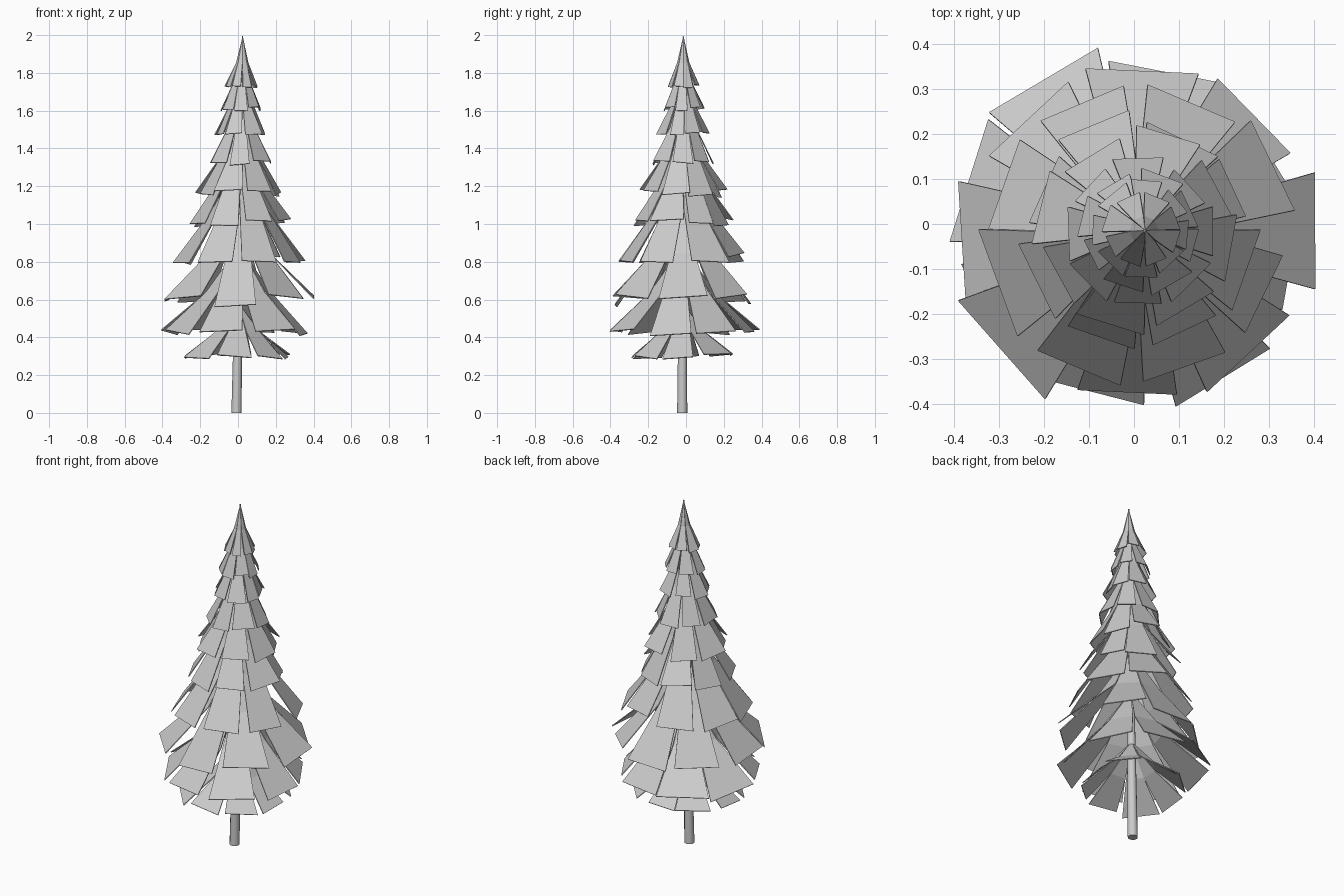
import bpy, bmesh, math, random

if "Cube" in bpy.data.objects:
    bpy.data.objects.remove(bpy.data.objects["Cube"])
random.seed(7)

BASE = (-0.008, -0.02)
TIP = (0.025, -0.014)


def axis(z):
    # the trunk leans slightly from base to tip
    t = z / 2.0
    return (BASE[0] + (TIP[0] - BASE[0]) * t, BASE[1] + (TIP[1] - BASE[1]) * t)


def make_object(name, bm):
    bmesh.ops.recalc_face_normals(bm, faces=bm.faces)
    me = bpy.data.meshes.new(name)
    bm.to_mesh(me)
    bm.free()
    ob = bpy.data.objects.new(name, me)
    bpy.context.collection.objects.link(ob)
    return ob


# Trunk: thin leaning tapered pole
bm = bmesh.new()
rings = []
for z, r in [(0, 0.027), (0.6, 0.021), (1.2, 0.014), (1.8, 0.006)]:
    cx, cy = axis(z)
    rings.append([bm.verts.new((cx + r * math.cos(a * math.pi / 6),
                                cy + r * math.sin(a * math.pi / 6), z)) for a in range(12)])
for lo, hi in zip(rings, rings[1:]):
    for i in range(12):
        f = bm.faces.new((lo[i], lo[(i + 1) % 12], hi[(i + 1) % 12], hi[i]))
        f.smooth = True
bm.faces.new(rings[0])
bm.faces.new(rings[-1])
make_object("trunk", bm)


# Branch tiers: eight flat boughs each, joined near the trunk and split at the hem
def tier(name, z_low, z_high, reach, first_angle, jitter, r_top=0.018, r_mid=0.42, z_mid=0.5):
    bm = bmesh.new()
    n = 8
    h = z_high - z_low
    for i in range(n):
        a = math.radians(first_angle + i * 360 / n)
        half = math.pi / n
        swing = random.uniform(-0.07, 0.07)
        R = reach * random.uniform(0.88, 1.03)
        drop = random.uniform(-1, 1) * jitter
        tilt = random.uniform(-0.012, 0.012) * reach / 0.4
        hem = half * random.uniform(0.74, 0.94)
        # bough profile: radius, height, half angle, sideways swing
        profile = [(r_top, z_high, half, 0),
                   (r_mid * reach, z_low + z_mid * h, half * 0.95, swing / 3),
                   (R, z_low + drop, hem, swing)]
        rows = []
        for k, (r, z, w, s) in enumerate(profile):
            cx, cy = axis(z)
            dz = tilt if k == 2 else 0
            rows.append([bm.verts.new((cx + r * math.cos(a + s + d * w),
                                       cy + r * math.sin(a + s + d * w), z + d * dz))
                         for d in (-1, 1)])
        for up, lo in zip(rows, rows[1:]):
            bm.faces.new((up[0], lo[0], lo[1], up[1]))
    bmesh.ops.remove_doubles(bm, verts=bm.verts, dist=0.0005)
    ob = make_object(name, bm)
    mod = ob.modifiers.new("thickness", 'SOLIDIFY')
    mod.thickness = 0.005
    mod.offset = -1


# hem height, top height, reach, direction of first bough, hem unevenness
TIERS = [
    (0.295, 0.56, 0.31, 268, 0.02),
    (0.42, 0.86, 0.415, 256, 0.025),
    (0.595, 1.10, 0.415, 270, 0.03),
    (0.82, 1.31, 0.365, 248, 0.025),
    (1.005, 1.47, 0.265, 248, 0.025),
    (1.165, 1.58, 0.235, 256, 0.018),
    (1.325, 1.70, 0.178, 270, 0.012),
    (1.48, 1.80, 0.142, 252, 0.01),
    (1.61, 1.89, 0.115, 268, 0.01),
]
for i, (z0, z1, reach, ang, jit) in enumerate(TIERS):
    tier(f"branch_tier_{i + 1}", z0, z1, reach, ang, jit)
# Pointed cap
tier("tree_top", 1.73, 1.995, 0.09, 250, 0.008, r_top=0.0004, r_mid=0.36, z_mid=0.47)
